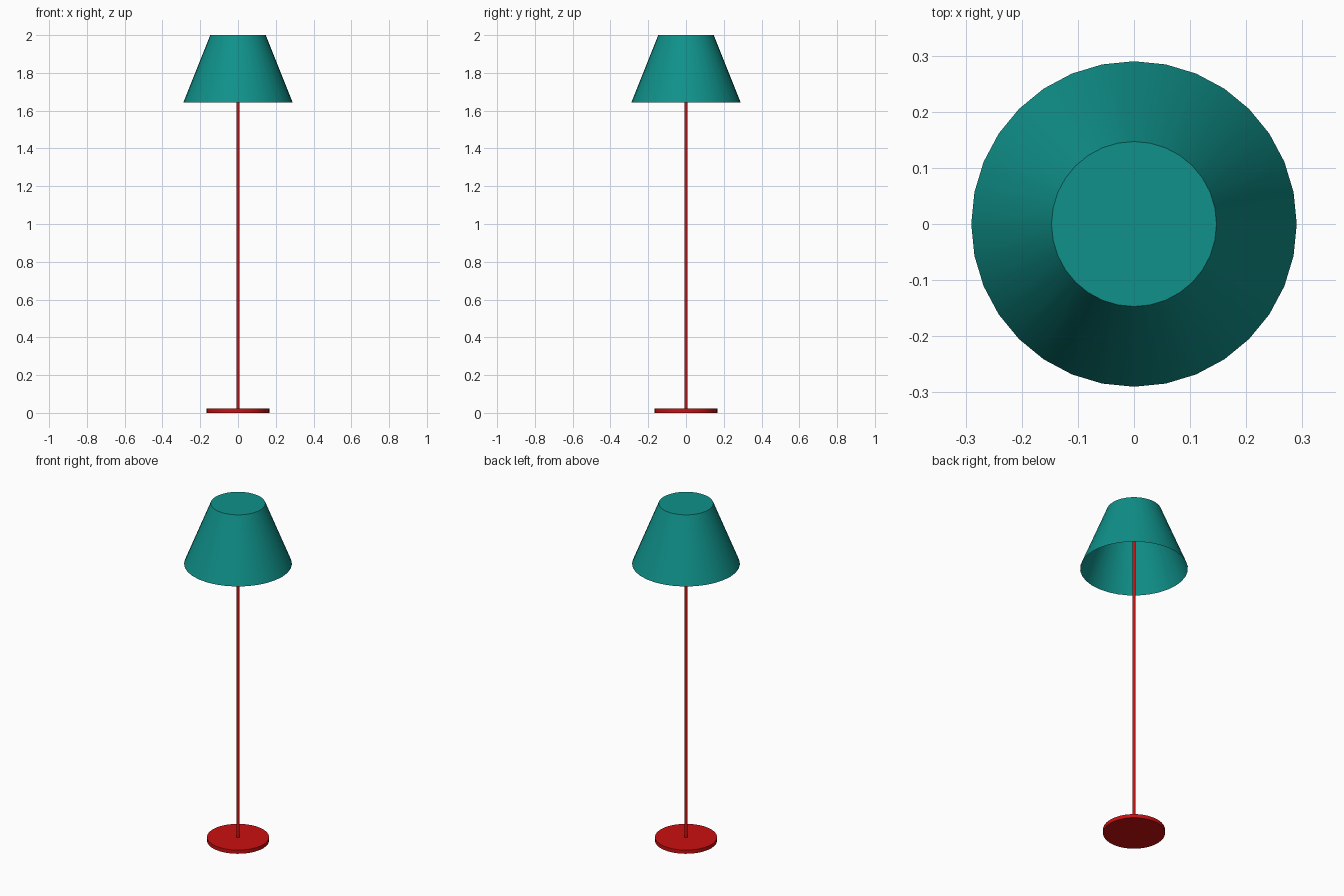
import bpy
import bmesh
import math

cube = bpy.data.objects.get("Cube")
if cube:
    bpy.data.objects.remove(cube, do_unlink=True)


def make_material(name, rgb):
    mat = bpy.data.materials.new(name)
    mat.use_nodes = True
    color = (*rgb, 1)
    mat.diffuse_color = color
    mat.node_tree.nodes["Principled BSDF"].inputs["Base Color"].default_value = color
    return mat


def make_round(name, r_bottom, r_top, z0, z1, sides, mat, open_bottom=False):
    """Upright cylinder or cone from z0 to z1, optionally without its lower cap."""
    bm = bmesh.new()
    bmesh.ops.create_cone(bm, cap_ends=True, segments=sides,
                          radius1=r_bottom, radius2=r_top, depth=z1 - z0)
    bmesh.ops.translate(bm, verts=bm.verts, vec=(0, 0, (z0 + z1) / 2))
    if open_bottom:
        caps = [f for f in bm.faces if f.normal.z < -0.9]
        bmesh.ops.delete(bm, geom=caps, context='FACES_ONLY')
    mesh = bpy.data.meshes.new(name)
    bm.to_mesh(mesh)
    bm.free()
    mesh.materials.append(mat)
    obj = bpy.data.objects.new(name, mesh)
    bpy.context.collection.objects.link(obj)
    bpy.ops.object.select_all(action='DESELECT')
    obj.select_set(True)
    bpy.context.view_layer.objects.active = obj
    bpy.ops.object.shade_smooth_by_angle(angle=math.radians(35))
    return obj


red = make_material("red", (0.6, 0.005, 0.005))
teal = make_material("teal", (0.005, 0.283, 0.254))

# Flat round foot
make_round("base", 0.167, 0.167, 0, 0.022, 32, red)
# Slim pole, reaching up inside the shade
make_round("pole", 0.009, 0.009, 0.015, 1.99, 16, red)
# Thin tapered shade, closed above and open below
make_round("shade", 0.29, 0.147, 1.642, 2.0, 32, teal, open_bottom=True)
